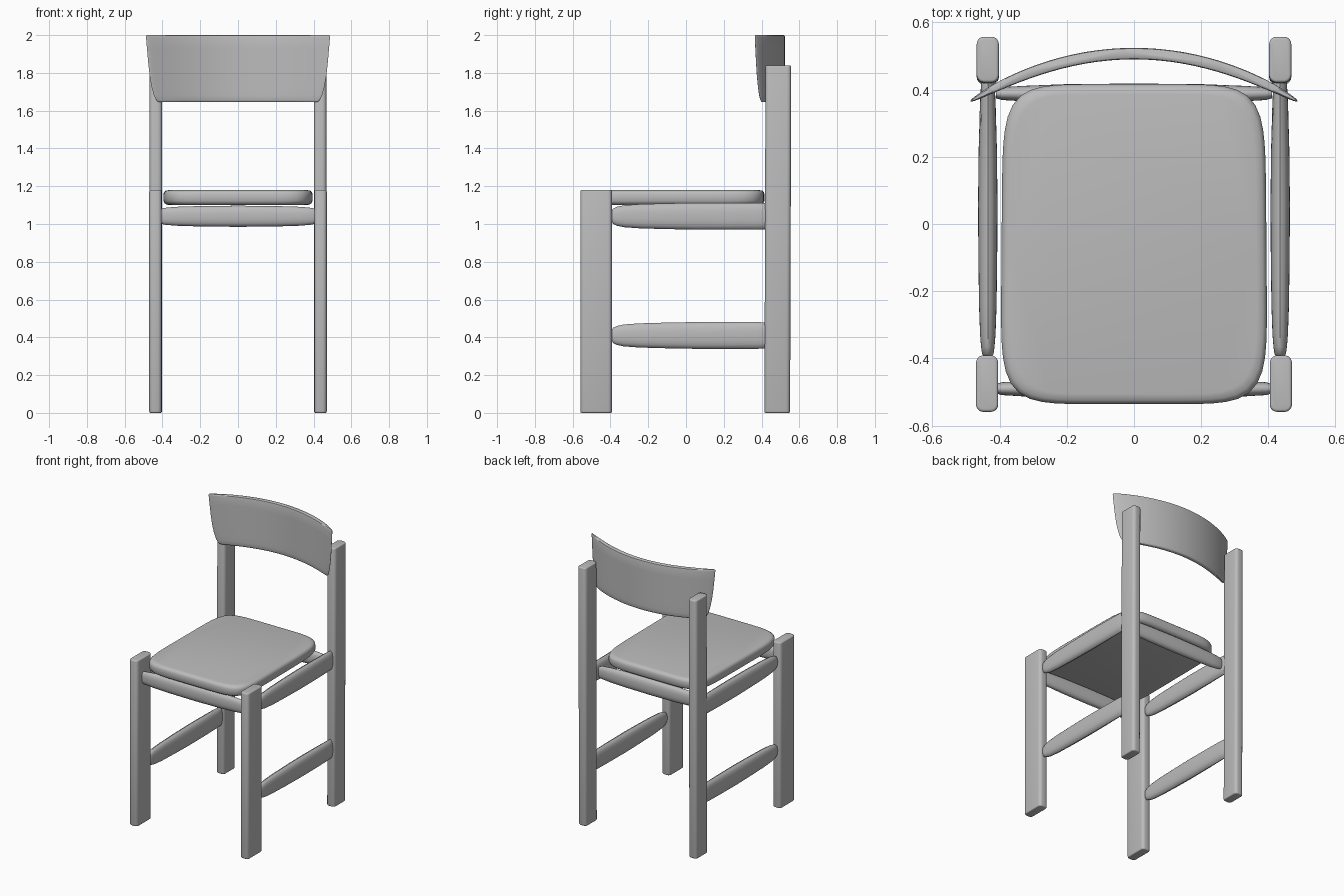
import bpy, bmesh, math
from mathutils import Vector

if "Cube" in bpy.data.objects:
    bpy.data.objects.remove(bpy.data.objects["Cube"])

grey = bpy.data.materials.new("warm_grey")
grey.use_nodes = True
COLOUR = (0.5, 0.5, 0.5, 1)
grey.diffuse_color = COLOUR
grey.node_tree.nodes["Principled BSDF"].inputs["Base Color"].default_value = COLOUR


def finish(name, bm, angle=40):
    bmesh.ops.recalc_face_normals(bm, faces=bm.faces)
    mesh = bpy.data.meshes.new(name)
    bm.to_mesh(mesh)
    bm.free()
    mesh.materials.append(grey)
    obj = bpy.data.objects.new(name, mesh)
    bpy.context.collection.objects.link(obj)
    bpy.ops.object.select_all(action='DESELECT')
    obj.select_set(True)
    bpy.context.view_layer.objects.active = obj
    bpy.ops.object.shade_smooth_by_angle(angle=math.radians(angle))
    return obj


def loft(name, rings):
    """Skin a list of closed rings and cap both ends."""
    bm = bmesh.new()
    loops = [[bm.verts.new(p) for p in ring] for ring in rings]
    n = len(loops[0])
    for a, b in zip(loops, loops[1:]):
        for i in range(n):
            j = (i + 1) % n
            bm.faces.new((a[i], a[j], b[j], b[i]))
    bm.faces.new(loops[0])
    bm.faces.new(loops[-1])
    return finish(name, bm)


def superellipse(a, b, power, count):
    pts = []
    for i in range(count):
        t = 2 * math.pi * i / count
        c, s = math.cos(t), math.sin(t)
        r = (abs(c / a) ** power + abs(s / b) ** power) ** (-1 / power)
        pts.append((r * c, r * s))
    return pts


def leg(name, x, y, width, depth, height, lean=0.0):
    """Upright board with round long edges and softened ends."""
    bm = bmesh.new()
    bmesh.ops.create_cube(bm, size=1)
    for v in bm.verts:
        v.co = Vector((x + v.co.x * width, y + v.co.y * depth + v.co.z * lean,
                       (v.co.z + 0.5) * height))
    uprights = [e for e in bm.edges
                if abs(e.verts[0].co.z - e.verts[1].co.z) > height / 2]
    bmesh.ops.bevel(bm, geom=uprights, offset=0.022, segments=5,
                    profile=0.5, affect='EDGES')
    rims = [e for e in bm.edges
            if abs(e.verts[0].co.z - e.verts[1].co.z) < 0.001]
    bmesh.ops.bevel(bm, geom=rims, offset=0.008, segments=3,
                    profile=0.5, affect='EDGES')
    finish(name, bm)


def rail(name, start, end, stations):
    """Tapered oval bar; stations are (fraction, half width, half height)."""
    start, end = Vector(start), Vector(end)
    along = (end - start).normalized()
    side = along.cross(Vector((0, 0, 1)))
    rings = []
    for t, w, h in stations:
        mid = start.lerp(end, t)
        rings.append([mid + side * u + Vector((0, 0, v))
                      for u, v in superellipse(w, h, 2.3, 32)])
    loft(name, rings)


# Legs and side rails
SIDE_TAPER = [(0, .012, .025), (.01, .017, .04), (.035, .02, .05),
              (.08, .023, .058), (.18, .026, .064), (.35, .028, .068),
              (.55, .029, .071), (.75, .027, .071), (.92, .023, .071),
              (.98, .02, .069), (1, .016, .063)]
for side, sx in (("left", 1), ("right", -1)):
    leg(f"front_leg_{side}", sx * .437, -.475, .066, .168, 1.18)
    leg(f"back_leg_{side}", sx * .435, .486, .066, .136, 1.84, .006)
    for level, z in (("upper", 1.041), ("lower", .41)):
        rail(f"side_rail_{level}_{side}", (sx * .435, -.395, z),
             (sx * .435, .435, z), SIDE_TAPER)

# Front and back rails under the seat
cross = [(0, .014, .036), (.02, .019, .044), (.1, .023, .05),
         (.25, .028, .054), (.5, .03, .056)]
cross += [(1 - t, w, h) for t, w, h in reversed(cross[:-1])]
for name, y in (("front_rail", -.49), ("back_rail", .388)):
    rail(name, (-.41, y, 1.041), (.41, y, 1.041), cross)

# Seat cushion
rings = []
for z, inset in ((1.1, .03), (1.103, .017), (1.11, .007), (1.122, 0),
                 (1.158, 0), (1.168, .004), (1.176, .012), (1.18, .03)):
    rings.append([(x * (1 - .02 * y), y - .06, z) for x, y in
                  superellipse(.394 - inset, .476 - inset, 6.5, 96)])
loft("seat", rings)


# Curved backrest
def crescent(z, half_width, half_thick):
    steps = 40
    front, back = [], []
    for i in range(steps + 1):
        u = -math.cos(math.pi * i / steps)
        x = u * half_width
        y = .507 - .6 * x * x
        normal = Vector((1.2 * x, 1, 0)).normalized()
        offset = normal * half_thick * math.sqrt(max(0, 1 - u ** 4))
        front.append(Vector((x, y, z)) - offset)
        back.append(Vector((x, y, z)) + offset)
    return front + back[-2:0:-1]


BACKREST = [(1.645, .415, .009), (1.648, .424, .013), (1.656, .433, .016),
            (1.68, .445, .017), (1.72, .456, .017), (1.78, .467, .017),
            (1.85, .475, .017), (1.93, .482, .017), (1.99, .487, .017),
            (1.997, .486, .015), (2, .483, .01)]
loft("backrest", [crescent(*row) for row in BACKREST])
